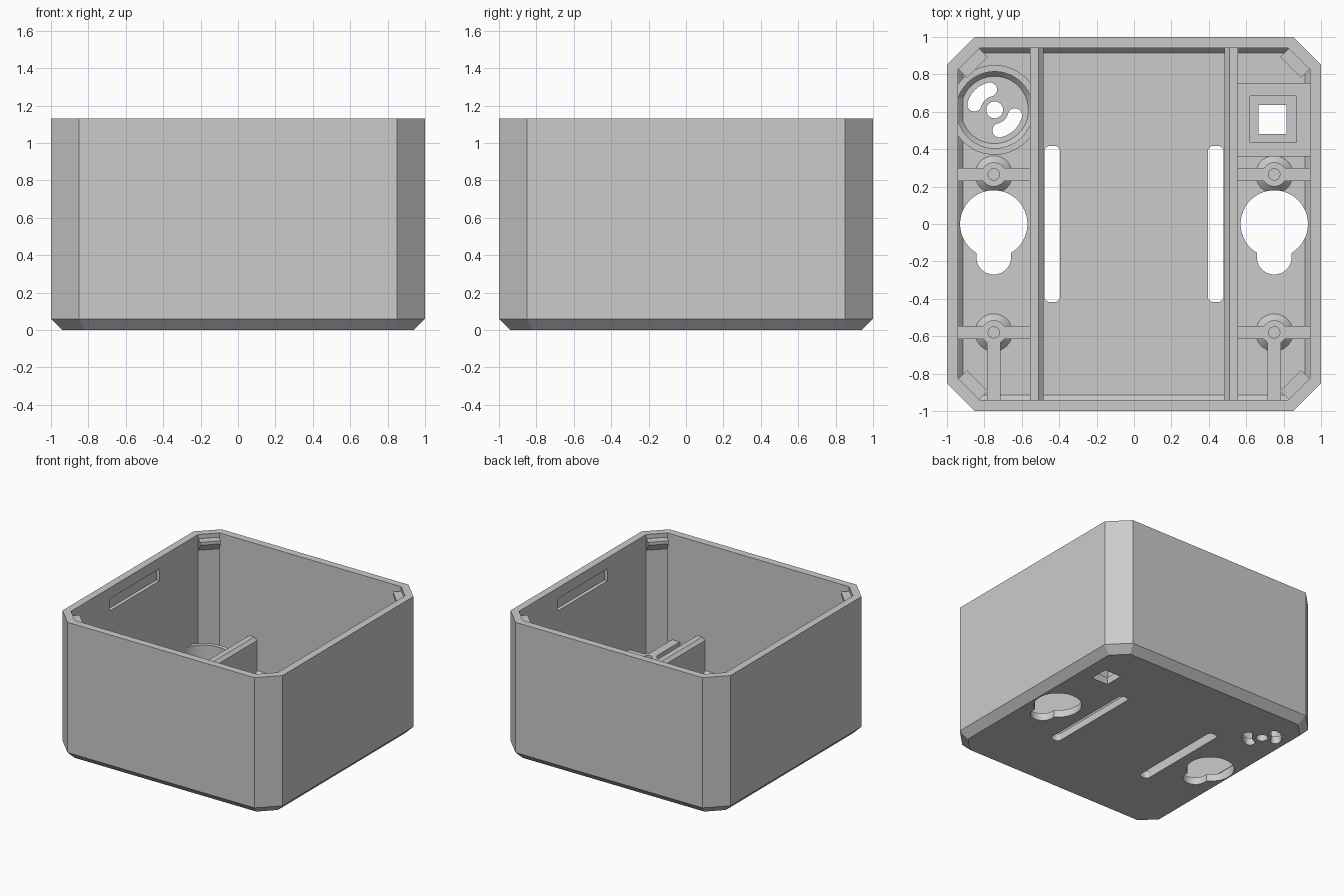
import bpy, bmesh
from math import sin, cos, radians, sqrt
from mathutils import Vector

cube = bpy.data.objects.get("Cube")
if cube:
    bpy.data.objects.remove(cube, do_unlink=True)

grey = bpy.data.materials.new("plain grey")
grey.use_nodes = True
grey.diffuse_color = (0.6, 0.6, 0.6, 1)
grey.node_tree.nodes["Principled BSDF"].inputs["Base Color"].default_value = (0.6, 0.6, 0.6, 1)

FLOOR, TOP, BASE = 0.06, 1.13, 0.055
WALL_MID = 0.97
ROOM_X = 0.75
BAR_Z = 0.265


def make(name, bm):
    bmesh.ops.recalc_face_normals(bm, faces=bm.faces)
    mesh = bpy.data.meshes.new(name)
    bm.to_mesh(mesh)
    bm.free()
    mesh.materials.append(grey)
    ob = bpy.data.objects.new(name, mesh)
    bpy.context.collection.objects.link(ob)
    return ob


def skin(name, rings, closed=False):
    """Bridge equal rings of points; cap the ends unless the strip closes."""
    bm = bmesh.new()
    loops = [[bm.verts.new(p) for p in ring] for ring in rings]
    pairs = list(zip(loops, loops[1:]))
    if closed:
        pairs.append((loops[-1], loops[0]))
    else:
        bm.faces.new(loops[0])
        bm.faces.new(loops[-1])
    for a, b in pairs:
        for i in range(len(a)):
            j = (i + 1) % len(a)
            bm.faces.new((a[i], a[j], b[j], b[i]))
    return make(name, bm)


def sweep(name, points, vec):
    pts = [Vector(p) for p in points]
    return skin(name, [pts, [p + Vector(vec) for p in pts]])


def prism(name, outline, z0, z1):
    return sweep(name, [(x, y, z0) for x, y in outline], (0, 0, z1 - z0))


def box(name, x0, x1, y0, y1, z0, z1):
    return prism(name, [(x0, y0), (x1, y0), (x1, y1), (x0, y1)], z0, z1)


def arc(cx, cy, r, a0, a1, n=12):
    angles = [radians(a0 + (a1 - a0) * i / n) for i in range(n + 1)]
    return [(cx + r * cos(a), cy + r * sin(a)) for a in angles]


def circle(cx, cy, r, n=48):
    return arc(cx, cy, r, 0, 360, n)[:-1]


def lathe(name, cx, cy, profile, closed=False):
    return skin(name, [[(x, y, z) for x, y in circle(cx, cy, r)] for r, z in profile], closed)


def octagon(inset, z):
    h, k = 1 - inset, 0.85 - (sqrt(2) - 1) * inset
    return [(x, y, z) for x, y in ((h, -k), (h, k), (k, h), (-k, h),
                                   (-h, k), (-h, -k), (-k, -h), (k, -h))]


def cut(ob, cutters):
    for c in cutters:
        mod = ob.modifiers.new("cut", 'BOOLEAN')
        mod.operation, mod.solver, mod.object = 'DIFFERENCE', 'EXACT', c
    dg = bpy.context.evaluated_depsgraph_get()
    dg.update()
    mesh = bpy.data.meshes.new_from_object(ob.evaluated_get(dg))
    ob.modifiers.clear()
    ob.data = mesh


# Chamfered tray with an inner bevel around the floor
case = skin("case_shell", [octagon(0.06, 0), octagon(0, 0.06), octagon(0, TOP),
                           octagon(0.06, TOP), octagon(0.06, 0.09), octagon(0.087, FLOOR)])
parts = [case]
case_cuts, keyholes, screw_holes = [], [], []

for s, side in ((-1, "right"), (1, "left")):
    x = s * ROOM_X

    # Keyhole and rounded cable slot through the floor
    shape = arc(x, 0, 0.18, -59, 239, 48) + arc(x, -0.177, 0.093, 180, 360, 20)
    keyholes.append(prism("keyhole_cutter", shape, -0.1, 0.4))
    cx, r, w, l = s * 0.437, 0.03, 0.012, 0.388
    slot = (arc(cx + w, l, r, 0, 90, 6) + arc(cx - w, l, r, 90, 180, 6)
            + arc(cx - w, -l, r, 180, 270, 6) + arc(cx + w, -l, r, 270, 360, 6))
    case_cuts.append(prism("slot_cutter", slot, -0.1, 0.2))

    # Blind recess inside the side wall
    a, b = sorted((s * 0.9, s * WALL_MID))
    case_cuts.append(box("recess_cutter", a, b, -0.325, 0.325, 0.94, 1.04))

    # Long divider rib, bevelled along its inner top edge
    prof = ((0.555, BASE), (0.555, 0.36), (0.51, 0.36), (0.485, 0.337), (0.485, BASE))
    parts.append(sweep(side + "_divider_rib", [(s * px, -WALL_MID, pz) for px, pz in prof],
                       (0, 2 * WALL_MID, 0)))

    # Screw posts with flared feet, braced by cross bars
    for y, place in ((0.265, "back"), (-0.58, "front")):
        hole = prism("screw_hole_cutter", circle(x, y, 0.03, 32), 0.12, 0.5)
        screw_holes.append(hole)
        post = lathe(f"{side}_{place}_screw_post", x, y,
                     ((0.1, BASE), (0.1, 0.065), (0.065, 0.1), (0.065, BAR_Z + 0.002)))
        a, b = sorted((s * 0.52, s * WALL_MID))
        bar = box(f"{side}_{place}_cross_bar", a, b, y - 0.035, y + 0.035, BASE, BAR_Z)
        cut(post, [hole, keyholes[-1]])
        cut(bar, [hole])
        parts += [post, bar]
    brace = box(side + "_front_brace", x - 0.035, x + 0.035, -WALL_MID, -0.61, BASE, BAR_Z - 0.001)
    parts.append(brace)

    # Catches in the corners near the rim
    for t, place in ((-1, "front"), (1, "back")):
        n = Vector((s, t, 0)) / sqrt(2)
        along = Vector((-t, s, 0)) / sqrt(2) * 0.078
        prof = ((1.27, 1.095), (1.184, 1.095), (1.184, 1.07), (1.248, 1.0), (1.27, 0.98))
        parts.append(sweep(f"{side}_{place}_catch",
                           [n * d + Vector((0, 0, z)) - along for d, z in prof], along * 2))

# Round holder ring
rx, ry = -0.745, 0.61
parts.append(lathe("round_holder", rx, ry, ((0.24, BASE), (0.24, 0.26), (0.205, 0.26),
                                            (0.205, 0.09), (0.18, FLOOR), (0.18, BASE)), True))
case_cuts.append(prism("centre_hole_cutter", circle(rx, ry, 0.045, 32), -0.1, 0.2))

# Two curved vents in the ring floor
for a in (103, 283):
    b = a + 62
    start, end = arc(rx, ry, 0.112, a, b, 1)
    vent = (arc(rx, ry, 0.15, a, b) + arc(*end, 0.038, b, b + 180)[1:-1]
            + arc(rx, ry, 0.074, b, a) + arc(*start, 0.038, a + 180, a + 360)[1:-1])
    case_cuts.append(prism("vent_cutter", vent, -0.1, 0.2))

# Square holder block with a stepped window
block = box("square_holder", 0.53, WALL_MID, 0.36, 0.755, BASE, 0.16)
seat = box("seat_cutter", 0.62, 0.87, 0.435, 0.685, 0, 0.3)
cut(block, [seat])
parts.append(block)
case_cuts.append(box("window_cutter", 0.665, 0.815, 0.48, 0.635, -0.1, 0.2))

cut(case, case_cuts + keyholes)
for c in case_cuts + keyholes + screw_holes + [seat]:
    bpy.data.objects.remove(c, do_unlink=True)

# Smooth round faces, keep the edges sharp
bpy.ops.object.select_all(action='DESELECT')
for ob in parts:
    ob.select_set(True)
bpy.context.view_layer.objects.active = case
bpy.ops.object.shade_smooth_by_angle(angle=radians(25))
